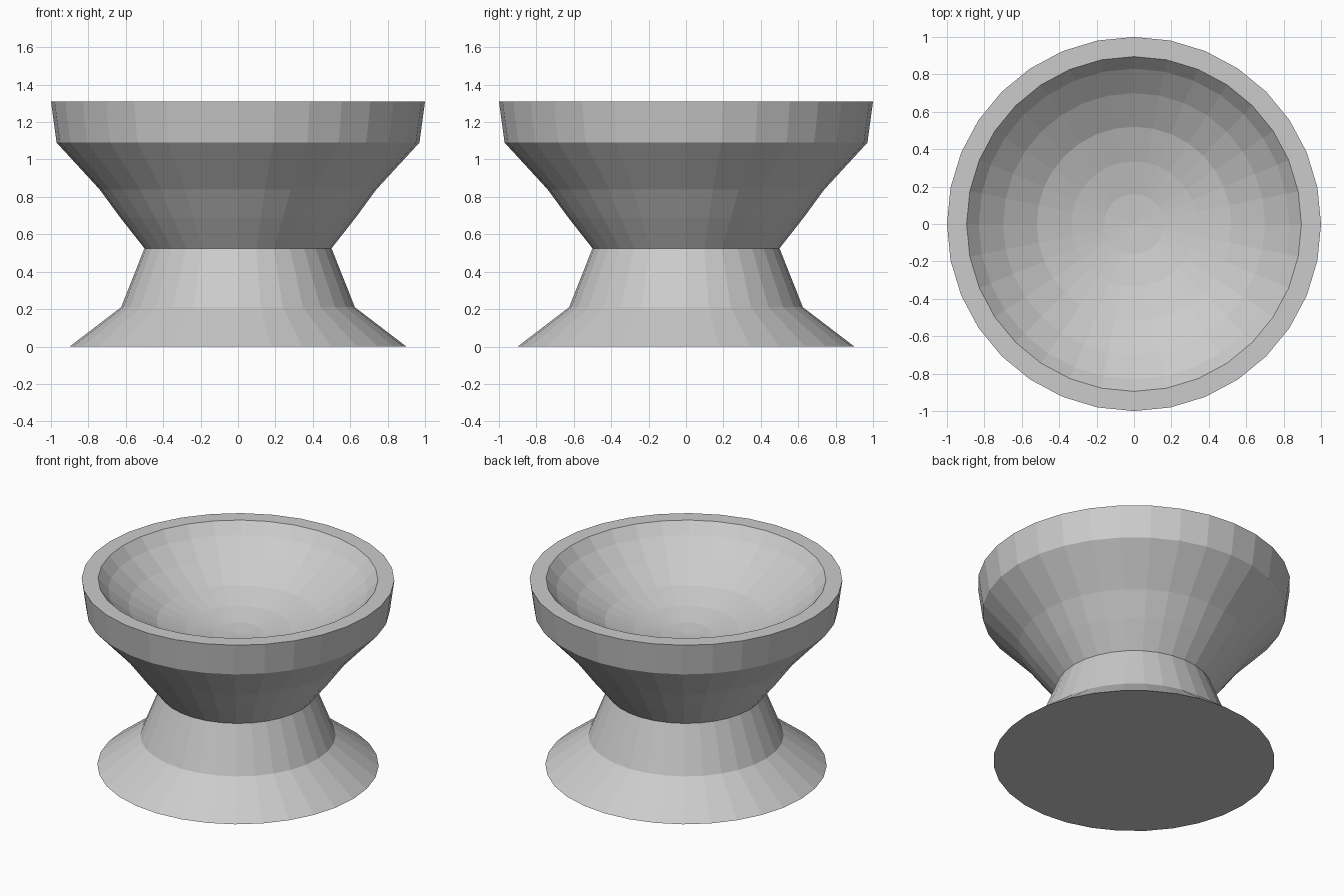
import bpy, bmesh
from math import sin, cos, tau

if "Cube" in bpy.data.objects:
    bpy.data.objects.remove(bpy.data.objects["Cube"])

SIDES = 32

# Closed profile (radius, height): flat base, flared foot, waist, bowl wall, rim, hollow
PROFILE = [
    (0, 0), (0.90, 0), (0.625, 0.21), (0.50, 0.525),
    (0.63, 0.69), (0.74, 0.84), (0.97, 1.09), (1.00, 1.31),
    (0.895, 1.31), (0.83, 1.235), (0.70, 1.13), (0.52, 1.025),
    (0.335, 0.965), (0.16, 0.93), (0, 0.92),
]


def lathe(name, profile, sides):
    bm = bmesh.new()
    rings = []
    for r, z in profile:
        n = sides if r else 1
        rings.append([bm.verts.new((r * cos(tau * i / sides), r * sin(tau * i / sides), z))
                      for i in range(n)])
    for a, b in zip(rings, rings[1:]):
        for i in range(sides):
            j = (i + 1) % sides
            quad = [a[i % len(a)], a[j % len(a)], b[j % len(b)], b[i % len(b)]]
            bm.faces.new(list(dict.fromkeys(quad)))
    bmesh.ops.recalc_face_normals(bm, faces=bm.faces)
    mesh = bpy.data.meshes.new(name)
    bm.to_mesh(mesh)
    bm.free()
    obj = bpy.data.objects.new(name, mesh)
    bpy.context.collection.objects.link(obj)
    return obj


# Pedestal bowl, flat shaded
lathe("pedestal_bowl", PROFILE, SIDES)
